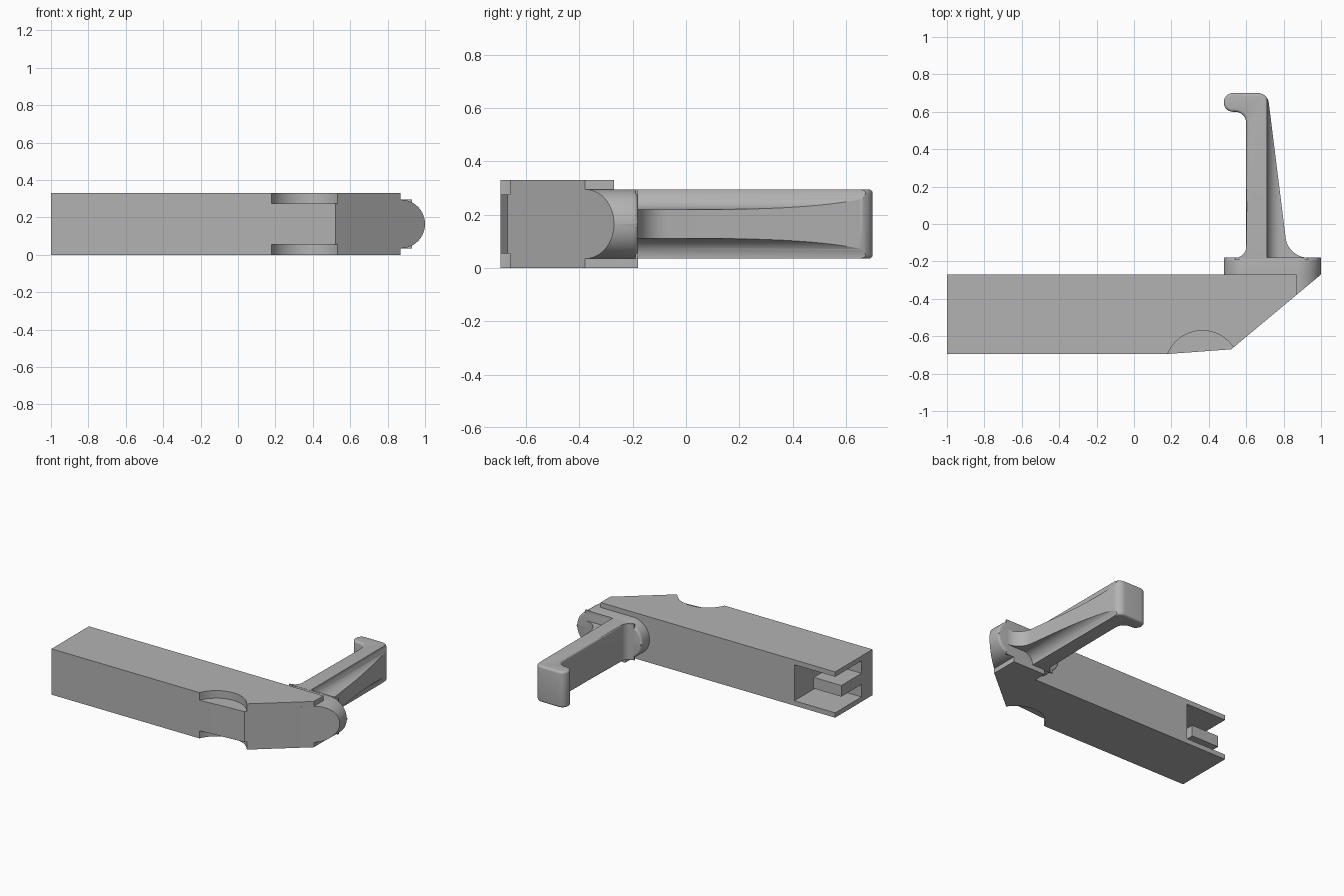
import bpy
import bmesh
from math import pi, sin, cos, radians
from mathutils import Vector

old = bpy.data.objects.get("Cube")
if old:
    bpy.data.objects.remove(old, do_unlink=True)

GREY = (0.45, 0.45, 0.45, 1)
mat = bpy.data.materials.new("plain grey")
mat.use_nodes = True
mat.diffuse_color = GREY
mat.node_tree.nodes["Principled BSDF"].inputs["Base Color"].default_value = GREY

HEIGHT = 0.33
MID = HEIGHT / 2
RADIUS = 0.13
LOW, HIGH = MID - RADIUS, MID + RADIUS
BACK = -0.27        # rear face of the body
SEAT = -0.18        # rear face of the flange


def rounded(corners, steps=10):
    """Outline from (a, b, setback) corners; a setback above 0 rounds the corner."""
    out = []
    for i, (a, b, t) in enumerate(corners):
        p = Vector((a, b))
        if t == 0:
            out.append(p)
            continue
        u = (Vector(corners[i - 1][:2]) - p).normalized()
        v = (Vector(corners[(i + 1) % len(corners)][:2]) - p).normalized()
        for k in range(steps + 1):
            w = k / steps * pi / 2
            out.append(p + t * (u * (1 - sin(w)) + v * (1 - cos(w))))
    return out


def circle(a, b, r, n=64):
    return [(a + r * cos(2 * pi * k / n), b + r * sin(2 * pi * k / n)) for k in range(n)]


def prism(name, outline, lo, hi, axis="z", rim=None, bevel=0.0, slices=()):
    """Extrude an outline along z (outline in x, y) or along y (outline in x, z)."""
    place = (lambda p, h: (p[0], p[1], h)) if axis == "z" else (lambda p, h: (p[0], h, p[1]))
    bm = bmesh.new()
    rings = [[bm.verts.new(place(p, h)) for p in outline] for h in (lo, hi)]
    n = len(outline)
    bm.faces.new(rings[0])
    bm.faces.new(rings[1])
    for i in range(n):
        j = (i + 1) % n
        bm.faces.new((rings[0][i], rings[0][j], rings[1][j], rings[1][i]))
    bmesh.ops.recalc_face_normals(bm, faces=bm.faces)
    if rim:
        edges = [e for e in bm.edges if rim(e)]
        bmesh.ops.bevel(bm, geom=edges, offset=bevel, segments=4, profile=0.5, affect="EDGES")
    for co, no in slices:
        cut = bmesh.ops.bisect_plane(bm, geom=bm.verts[:] + bm.edges[:] + bm.faces[:],
                                     plane_co=co, plane_no=no, clear_outer=True)
        bmesh.ops.edgeloop_fill(bm, edges=[g for g in cut["geom_cut"]
                                           if isinstance(g, bmesh.types.BMEdge)])
        bmesh.ops.recalc_face_normals(bm, faces=bm.faces)
    mesh = bpy.data.meshes.new(name)
    bm.to_mesh(mesh)
    bm.free()
    mesh.materials.append(mat)
    ob = bpy.data.objects.new(name, mesh)
    bpy.context.collection.objects.link(ob)
    return ob


def box(name, x0, x1, y0, y1, z0, z1):
    return prism(name, [(x0, y0), (x1, y0), (x1, y1), (x0, y1)], z0, z1)


def select(ob):
    bpy.ops.object.select_all(action="DESELECT")
    ob.select_set(True)
    bpy.context.view_layer.objects.active = ob


def carve(ob, cutters):
    select(ob)
    for c in cutters:
        c.hide_render = True
        mod = ob.modifiers.new("cut", "BOOLEAN")
        mod.operation = "DIFFERENCE"
        mod.solver = "EXACT"
        mod.object = c
        bpy.ops.object.modifier_apply(modifier=mod.name)
        bpy.data.objects.remove(c, do_unlink=True)


# Long body with a slanted nose, finger scallops and an end slot
body = prism("body", [(-1, BACK), (-1, -0.695), (0.18, -0.695), (0.52, -0.67),
                      (0.87, -0.378), (0.87, BACK)], 0, HEIGHT)
scallop = circle(0.365, -0.77, 0.2)
carve(body, [
    prism("scallop_top", scallop, 0.275, 0.5),
    prism("scallop_bottom", scallop, -0.2, 0.055),
    box("slot_cutter", -1.2, -0.675, -0.57, -0.1, LOW, HIGH),
])

# Catch inside the end slot
catch = box("slot_catch", -1, -0.78, -0.6, -0.34, 0.125, 0.205)

# Rounded nose end, trimmed along the slant
stadium = rounded([(0.48, LOW, RADIUS), (1, LOW, RADIUS), (1, HIGH, RADIUS),
                   (0.48, HIGH, RADIUS)], 16)
nose = prism("nose_end", stadium, -0.5, BACK, "y", slices=[
    (Vector((1, BACK, 0)), Vector((0.4, -0.48, 0))),
    (Vector((0.8, 0, 0)), Vector((-1, 0, 0))),
])

# Flange behind the nose, with a softened rear rim and a flat foot
flange = prism("flange", stadium, BACK, SEAT, "y", bevel=0.015,
               rim=lambda e: all(v.co.y > SEAT - 0.001 for v in e.verts))
foot = box("flange_foot", 0.61, 0.87, BACK, SEAT, 0, LOW + 0.02)

# Tapered arm with a hooked tip
arm_outline = rounded([
    (0.54, -0.19, 0), (0.54, SEAT, 0), (0.60, SEAT, 0.058), (0.60, 0.60, 0.06),
    (0.48, 0.60, 0.049), (0.48, 0.70, 0.049), (0.714, 0.70, 0.05),
    (0.824, SEAT, 0.105), (0.93, SEAT, 0), (0.93, -0.19, 0)])
arm = prism("hook_arm", arm_outline, LOW, HIGH, bevel=0.015,
            rim=lambda e: abs(e.verts[0].co.z - e.verts[1].co.z) < 0.001
            and sum(v.co.y for v in e.verts) / 2 > -0.1)

# Coves along both sides leave a central rib
coves = []
for side in (-1, 1):
    cove = [(0.785 - 0.075 * cos(k / 16 * pi / 2),
             MID + side * (RADIUS - 0.075 * sin(k / 16 * pi / 2))) for k in range(17)]
    cove += [(1.1, MID + side * 0.055), (1.1, MID + side * 0.3), (0.71, MID + side * 0.3)]
    coves.append(prism("cove_cutter", cove, SEAT, 0.9, "y"))
carve(arm, coves)

for ob in (body, catch, nose, flange, foot, arm):
    select(ob)
    bpy.ops.object.shade_smooth_by_angle(angle=radians(30))
